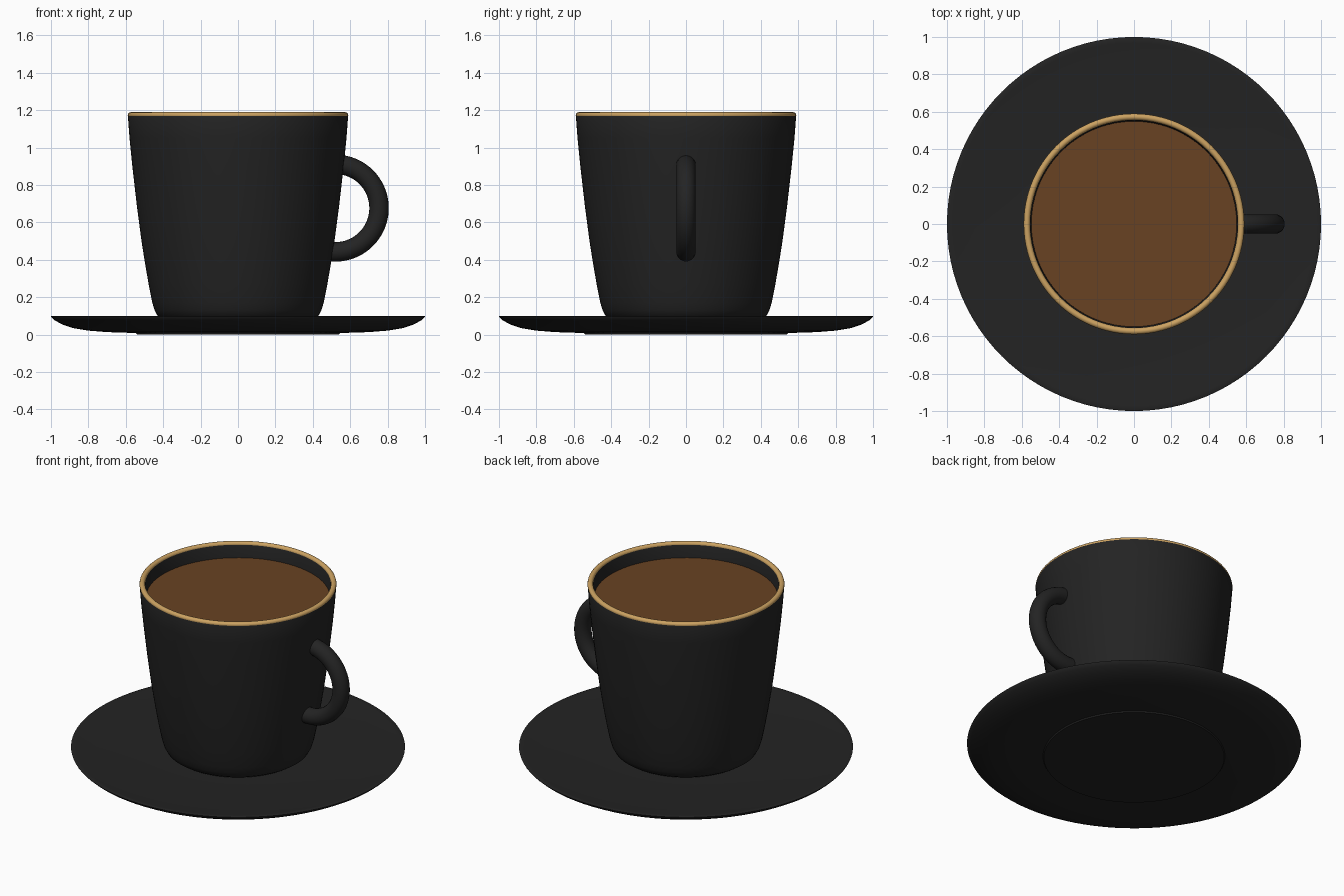
import bpy, bmesh, math
from mathutils import Vector

if "Cube" in bpy.data.objects:
    bpy.data.objects.remove(bpy.data.objects["Cube"])


def material(name, rgb):
    m = bpy.data.materials.new(name)
    m.diffuse_color = (*rgb, 1)
    m.use_nodes = True
    m.node_tree.nodes["Principled BSDF"].inputs["Base Color"].default_value = m.diffuse_color
    return m


BLACK = material("matte_black", (0.017, 0.017, 0.017))
GOLD = material("gold", (0.60, 0.36, 0.12))
COFFEE = material("coffee_brown", (0.14, 0.055, 0.016))


def finish(name, bm, mat, angle=40):
    bmesh.ops.remove_doubles(bm, verts=bm.verts, dist=1e-5)
    bmesh.ops.recalc_face_normals(bm, faces=bm.faces)
    me = bpy.data.meshes.new(name)
    bm.to_mesh(me)
    bm.free()
    me.materials.append(mat)
    ob = bpy.data.objects.new(name, me)
    bpy.context.collection.objects.link(ob)
    bpy.ops.object.select_all(action='DESELECT')
    ob.select_set(True)
    bpy.context.view_layer.objects.active = ob
    bpy.ops.object.shade_smooth_by_angle(angle=math.radians(angle))
    return ob


def lathe(name, profile, mat, steps=96):
    """Spin an (r, z) profile around the z axis."""
    bm = bmesh.new()
    vs = [bm.verts.new((r, 0, z)) for r, z in profile]
    es = [bm.edges.new(p) for p in zip(vs, vs[1:])]
    bmesh.ops.spin(bm, geom=vs + es, cent=(0, 0, 0), axis=(0, 0, 1),
                   angle=math.tau, steps=steps, use_duplicate=False)
    return finish(name, bm, mat)


# Saucer: flat foot, upturned edge, shallow dish
lathe("saucer", [
    (0, 0), (0.54, 0), (0.545, 0.008), (0.70, 0.013), (0.80, 0.021), (0.88, 0.034),
    (0.94, 0.054), (0.98, 0.076), (0.998, 0.092), (1.0, 0.097), (0.995, 0.1),
    (0.97, 0.097), (0.85, 0.089), (0.65, 0.08), (0.45, 0.075), (0, 0.075)], BLACK)

# Cup: tapered outer wall, rounded base, hollow inside
lathe("cup", [
    (0, 0.076), (0.37, 0.076), (0.405, 0.083), (0.43, 0.1), (0.446, 0.13), (0.458, 0.17),
    (0.478, 0.27), (0.497, 0.38), (0.516, 0.50), (0.541, 0.69), (0.565, 0.90),
    (0.580, 1.05), (0.589, 1.17), (0.585, 1.18), (0.56, 1.18), (0.555, 1.17),
    (0.547, 1.05), (0.532, 0.90), (0.508, 0.69), (0.483, 0.50), (0.446, 0.27),
    (0.42, 0.16), (0.38, 0.12), (0, 0.12)], BLACK)

# Gold band on the lip
lathe("rim", [(0.573 + 0.017 * math.cos(a), 1.173 + 0.016 * math.sin(a))
              for a in [i * math.tau / 12 for i in range(13)]], GOLD)

# Drink surface
lathe("coffee", [(0, 1.09), (0.549, 1.09)], COFFEE)

# Handle: round tube along an arc, its ends sunk into the cup wall
bm = bmesh.new()
major, minor, sides = 0.234, 0.052, 20
start, end = math.radians(-98), math.radians(92)
ring = [bm.verts.new((0.52 + (major + minor * math.cos(t)) * math.cos(start), minor * math.sin(t),
                      0.676 + (major + minor * math.cos(t)) * math.sin(start)))
        for t in [i * math.tau / sides for i in range(sides)]]
cap = bm.faces.new(ring)
bmesh.ops.spin(bm, geom=[cap], cent=Vector((0.52, 0, 0.676)), axis=(0, -1, 0),
               angle=end - start, steps=40, use_duplicate=False)
finish("handle", bm, BLACK)
